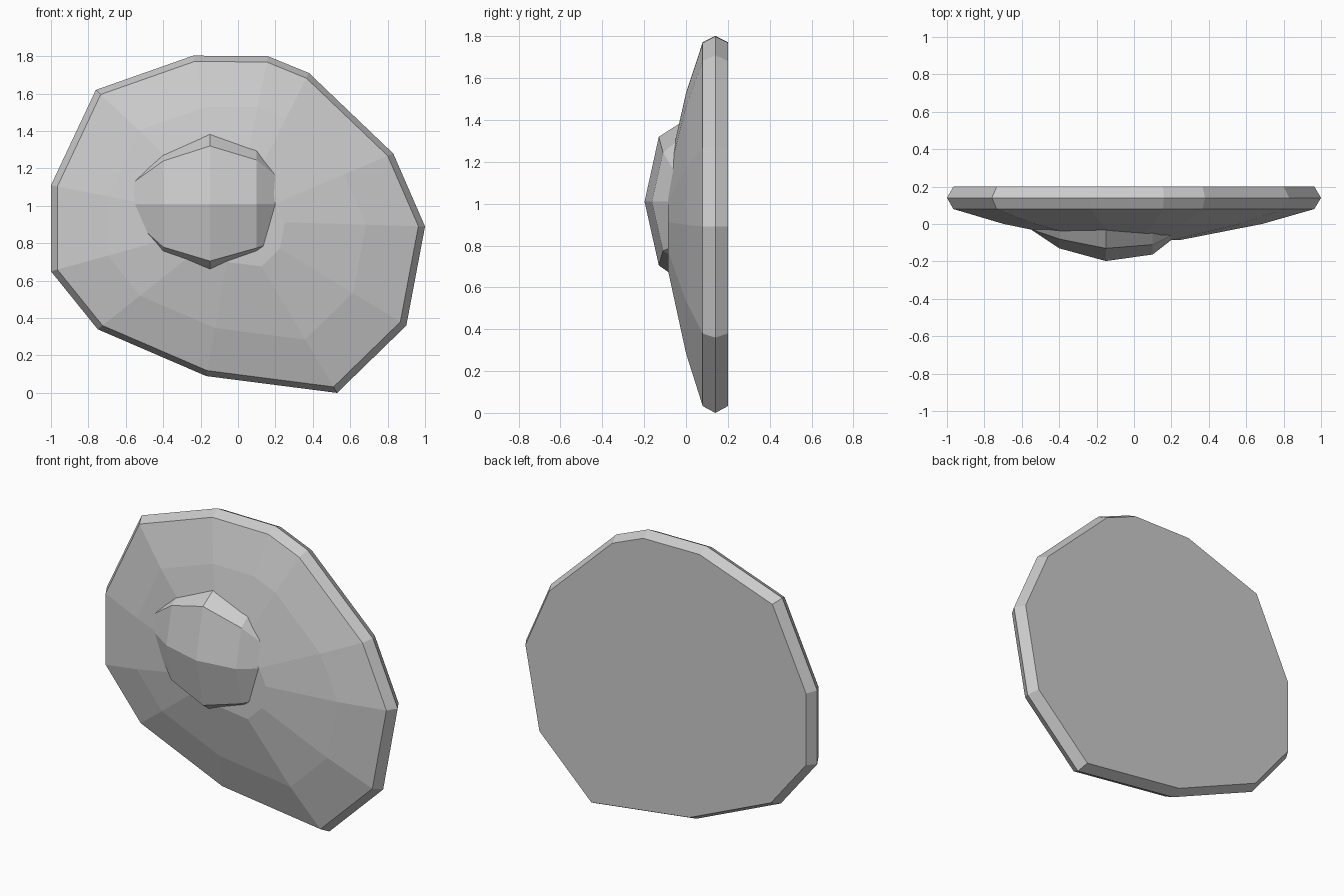
import bpy
import bmesh
from mathutils import Vector

cube = bpy.data.objects.get("Cube")
if cube:
    bpy.data.objects.remove(cube, do_unlink=True)

# Single stone grey material
grey = bpy.data.materials.new("stone_grey")
grey.use_nodes = True
colour = (0.6, 0.6, 0.6, 1)
grey.diffuse_color = colour
grey.node_tree.nodes["Principled BSDF"].inputs["Base Color"].default_value = colour


def finish(bm, name):
    bmesh.ops.recalc_face_normals(bm, faces=bm.faces[:])
    mesh = bpy.data.meshes.new(name)
    bm.to_mesh(mesh)
    bm.free()
    mesh.materials.append(grey)
    obj = bpy.data.objects.new(name, mesh)
    bpy.context.collection.objects.link(obj)
    return obj


def bridge(bm, a, b):
    for i in range(len(a)):
        j = (i + 1) % len(a)
        bm.faces.new((a[i], a[j], b[j], b[i]))


# Shield body: irregular outline, scaled and stacked from back to front
outline = [(-.24, 1.803), (.16, 1.8), (.38, 1.71), (.83, 1.28), (1, .89), (.9, .36),
           (.53, 0), (-.17, .09), (-.75, .34), (-1, .65), (-1, 1.11), (-.76, 1.62)]
centre = (-.02, .92)
layers = [(.965, .2), (1, .14), (.965, .08), (.69, 0), (.265, -.085)]

bm = bmesh.new()
rings = []
for scale, y in layers:
    rings.append([bm.verts.new((centre[0] + scale * (x - centre[0]), y,
                                centre[1] + scale * (z - centre[1])))
                  for x, z in outline])
for a, b in zip(rings, rings[1:]):
    bridge(bm, a, b)
bm.faces.new(rings[0])
bm.faces.new(rings[-1])
finish(bm, "shield_body")

# Central boss: three by three faceted front, skirted into the body
front = [[(-.4, -.08, 1.24), (-.15, -.13, 1.32), (.1, -.11, 1.245)],
         [(-.4, -.13, 1.01), (-.15, -.198, 1.01), (.1, -.163, 1.01)],
         [(-.4, -.085, .78), (-.15, -.13, .705), (.1, -.11, .775)]]
# Skirt points, clockwise, each with the row and column it hangs from
skirt = [(0, 0, (-.4, -.037, 1.27)), (0, 1, (-.15, -.036, 1.38)),
         (0, 2, (.1, -.054, 1.29)), (0, 2, (.18, -.07, 1.18)),
         (1, 2, (.2, -.085, 1.01)), (2, 2, (.135, -.085, .785)),
         (2, 2, (.1, -.085, .76)), (2, 1, (-.15, -.08, .67)),
         (2, 0, (-.4, -.055, .76)), (2, 0, (-.49, -.04, .86)),
         (1, 0, (-.55, -.03, 1.01)), (0, 0, (-.525, -.037, 1.15))]

bm = bmesh.new()
grid = [[bm.verts.new(p) for p in row] for row in front]
for r in range(2):
    for c in range(2):
        bm.faces.new((grid[r][c], grid[r][c + 1], grid[r + 1][c + 1], grid[r + 1][c]))

edge = []
for r, c, p in skirt:
    inner, outer = Vector(front[r][c]), Vector(p)
    edge.append((grid[r][c], bm.verts.new(inner.lerp(outer, 1.2))))
for i, (inner, outer) in enumerate(edge):
    next_inner, next_outer = edge[(i + 1) % len(edge)]
    if inner == next_inner:
        bm.faces.new((inner, outer, next_outer))
    else:
        bm.faces.new((inner, outer, next_outer, next_inner))
bm.faces.new([outer for _, outer in edge])
finish(bm, "central_boss")
